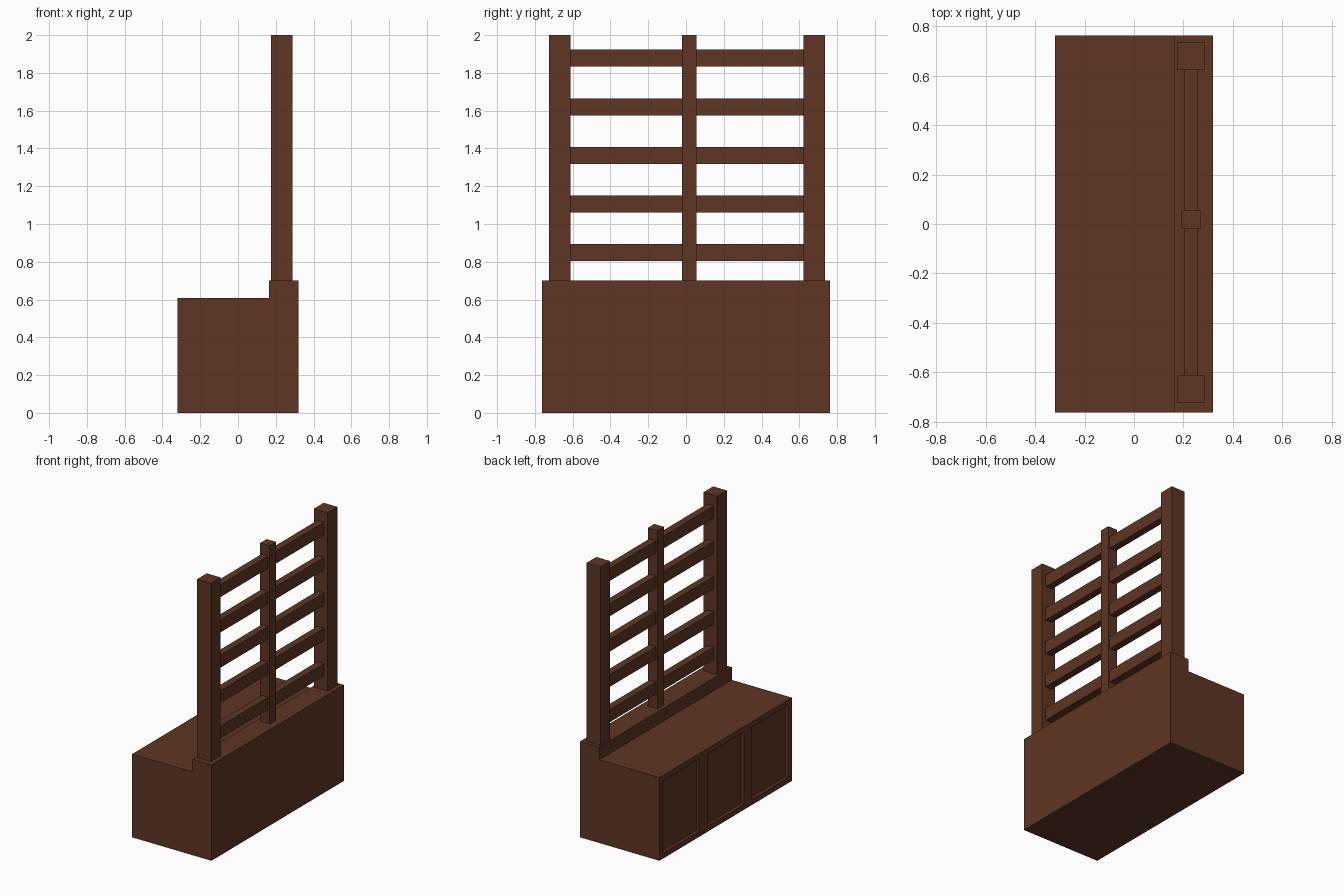
import bpy, bmesh

if "Cube" in bpy.data.objects:
    bpy.data.objects.remove(bpy.data.objects["Cube"])

wood = bpy.data.materials.new("dark_brown_wood")
wood.diffuse_color = (0.112, 0.036, 0.017, 1)
wood.use_nodes = True
wood.node_tree.nodes["Principled BSDF"].inputs["Base Color"].default_value = wood.diffuse_color


def finish(name, bm):
    bmesh.ops.recalc_face_normals(bm, faces=bm.faces)
    me = bpy.data.meshes.new(name)
    bm.to_mesh(me)
    bm.free()
    me.materials.append(wood)
    ob = bpy.data.objects.new(name, me)
    bpy.context.collection.objects.link(ob)
    return ob


def box(name, x, y, z):
    """Box from (min, max) ranges on each axis."""
    bm = bmesh.new()
    bmesh.ops.create_cube(bm, size=1)
    for v in bm.verts:
        v.co = [r[0] if c < 0 else r[1] for c, r in zip(v.co, (x, y, z))]
    return finish(name, bm)


# Bench body: stepped profile extruded along y
profile = [(-0.32, 0), (0.32, 0), (0.32, 0.70), (0.165, 0.70), (0.165, 0.607), (-0.32, 0.607)]
bm = bmesh.new()
face = bm.faces.new([bm.verts.new((x, -0.763, z)) for x, z in profile])
ext = bmesh.ops.extrude_face_region(bm, geom=[face])
for v in ext["geom"]:
    if isinstance(v, bmesh.types.BMVert):
        v.co.y = 0.763
body = finish("bench_body", bm)

# Three recessed panels cut into the long face
for i, yc in enumerate((-0.515, 0.0, 0.515)):
    cutter = box(f"panel_cutter_{i + 1}", (-0.40, -0.297), (yc - 0.21, yc + 0.21), (0.04, 0.567))
    cutter.hide_render = True
    cutter.display_type = 'WIRE'
    mod = body.modifiers.new(f"panel_{i + 1}", 'BOOLEAN')
    mod.operation = 'DIFFERENCE'
    mod.solver = 'EXACT'
    mod.object = cutter

# Corner posts and slimmer middle post standing on the ledge
box("end_post_1", (0.176, 0.288), (-0.724, -0.611), (0.70, 2.0))
box("end_post_2", (0.176, 0.288), (0.623, 0.736), (0.70, 2.0))
box("middle_post", (0.193, 0.270), (-0.020, 0.055), (0.70, 2.0))

# Horizontal slats
for i in range(5):
    z = 0.803 + i * 0.2575
    box(f"slat_{i + 1}", (0.205, 0.258), (-0.615, 0.627), (z, z + 0.09))
